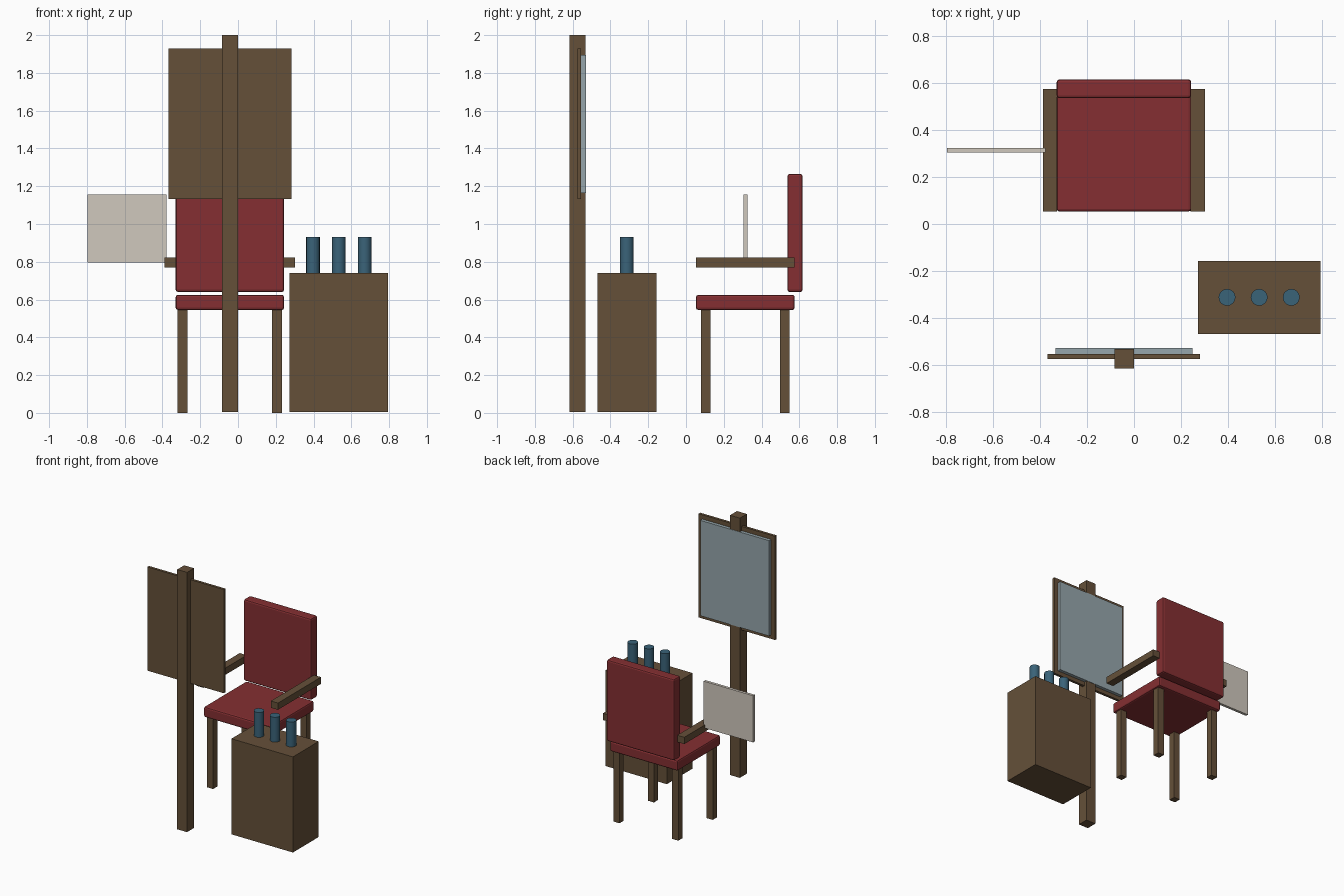
import bpy

cube = bpy.data.objects.get("Cube")
if cube:
    bpy.data.objects.remove(cube, do_unlink=True)


def material(name, rgb):
    """Flat material from 0-255 display values, converted to linear."""
    lin = [((c / 255 + 0.055) / 1.055) ** 2.4 for c in rgb]
    mat = bpy.data.materials.new(name)
    mat.use_nodes = True
    mat.diffuse_color = (*lin, 1)
    bsdf = mat.node_tree.nodes["Principled BSDF"]
    bsdf.inputs["Base Color"].default_value = (*lin, 1)
    bsdf.inputs["Roughness"].default_value = 0.7
    return mat


wood = material("brown wood", (101, 80, 57))
red = material("red leather", (133, 47, 50))
teal = material("teal bottle", (58, 99, 121))
glass = material("mirror glass", (150, 166, 172))
paper = material("pale sign", (208, 200, 189))


def box(name, mat, x, y, z, bevel=0):
    """Box spanning the given (low, high) ranges."""
    spans = (x, y, z)
    bpy.ops.mesh.primitive_cube_add(size=1, location=[(a + b) / 2 for a, b in spans])
    obj = bpy.context.object
    obj.name = name
    obj.scale = [b - a for a, b in spans]
    bpy.ops.object.transform_apply(location=False, rotation=False, scale=True)
    obj.data.materials.append(mat)
    if bevel:
        mod = obj.modifiers.new("soft edges", "BEVEL")
        mod.width = bevel
        mod.segments = 2
    return obj


# Chair
chair_x = -0.043
cushion = (chair_x - 0.287, chair_x + 0.287)
box("seat", red, cushion, (0.053, 0.575), (0.545, 0.625), 0.012)
box("backrest", red, cushion, (0.537, 0.617), (0.64, 1.265), 0.012)

for side, label in ((-1, "right"), (1, "left")):
    inner, outer = chair_x + side * 0.285, chair_x + side * 0.345
    box(label + "_armrest", wood, sorted((inner, outer)), (0.053, 0.575), (0.77, 0.822))
    leg_x = chair_x + side * 0.25
    for end, y in (("front", 0.105), ("back", 0.523)):
        box(f"{end}_{label}_leg", wood, (leg_x - 0.026, leg_x + 0.026),
            (y - 0.026, y + 0.026), (0, 0.547))

# Upright panel beside the chair
box("side_sign", paper, (-0.797, -0.378), (0.304, 0.325), (0.797, 1.155))

# Mirror on its post
box("mirror_post", wood, (-0.084, -0.001), (-0.617, -0.533), (0.006, 2.0))
box("mirror_backing", wood, (-0.368, 0.282), (-0.575, -0.555), (1.132, 1.928))
box("mirror_pane", glass, (-0.335, 0.249), (-0.555, -0.53), (1.163, 1.895))

# Cabinet with bottles
box("cabinet", wood, (0.273, 0.795), (-0.469, -0.157), (0.006, 0.74))
for i in range(3):
    bpy.ops.mesh.primitive_cylinder_add(vertices=16, radius=0.036, depth=0.192,
                                        location=(0.397 + i * 0.137, -0.313, 0.835))
    bottle = bpy.context.object
    bottle.name = f"bottle_{i + 1}"
    bottle.data.materials.append(teal)
    bpy.ops.object.shade_smooth_by_angle()
